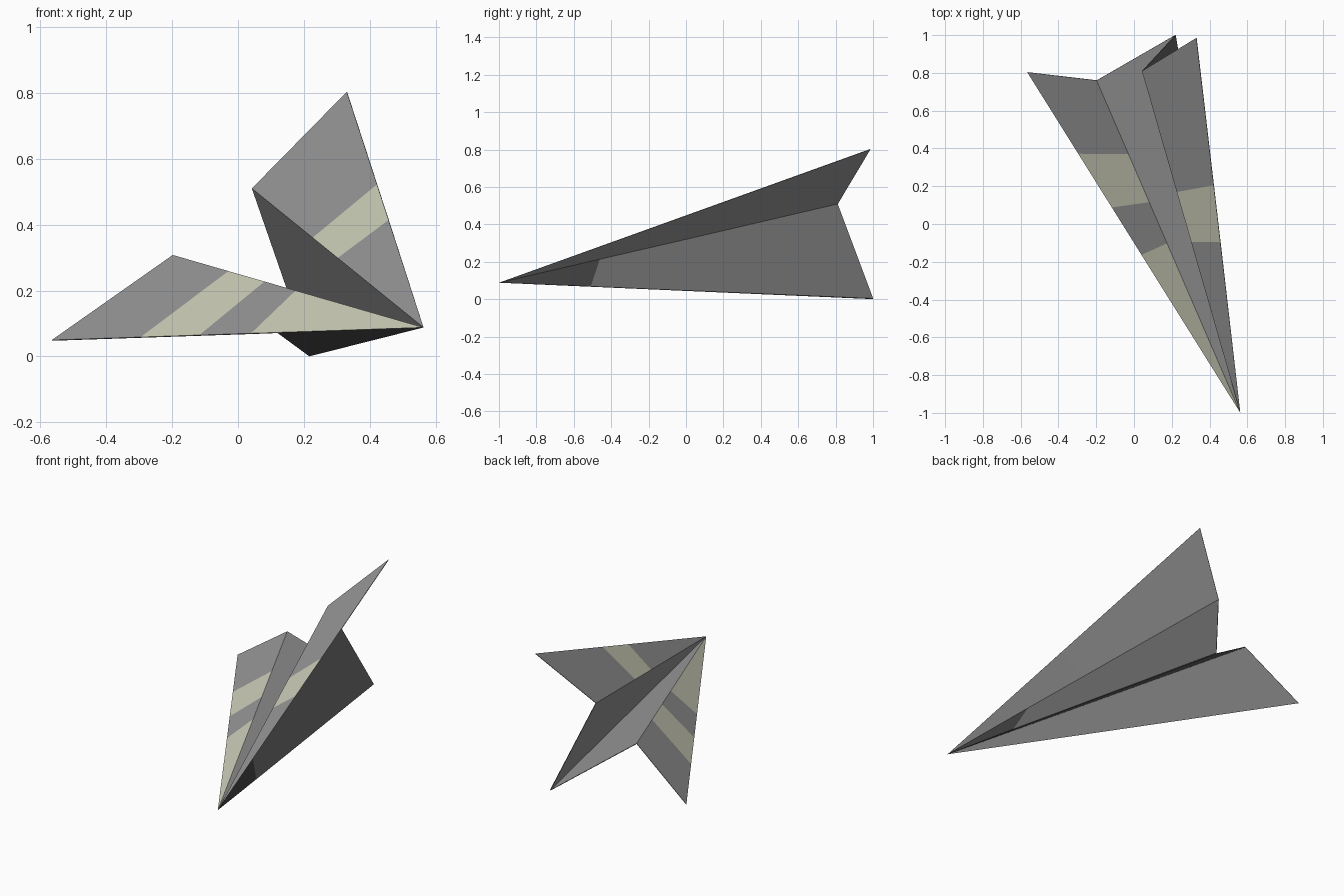
import bpy, bmesh
from mathutils import Vector

if "Cube" in bpy.data.objects:
    bpy.data.objects.remove(bpy.data.objects["Cube"])

THICK = 0.003


def material(name, r, g, b):
    m = bpy.data.materials.new(name)
    m.diffuse_color = (r, g, b, 1)
    m.use_nodes = True
    m.node_tree.nodes["Principled BSDF"].inputs["Base Color"].default_value = m.diffuse_color
    return m


MATS = [material("paper_grey", 0.32, 0.32, 0.32),
        material("cream_stripe", 0.63, 0.64, 0.50),
        material("dark_grey", 0.138, 0.138, 0.138),
        material("nose_charcoal", 0.048, 0.048, 0.048)]
GREY, CREAM, DARK, NOSE = range(4)

# Fold points: all panels fan out from the nose
nose = Vector((0.563, -1.0, 0.088))
right_tip = Vector((0.33, 0.985, 0.803))
right_fold = Vector((0.042, 0.81, 0.51))
keel = Vector((0.218, 1.0, 0.003))
left_fold = Vector((-0.198, 0.76, 0.308))
left_tip = Vector((-0.565, 0.803, 0.05))


def panel(name, a, b, rows, upper, lower):
    """Thin triangular sheet nose-a-b, cut into bands at (ta, tb) rows."""
    da, db = a - nose, b - nose
    off = da.cross(db).normalized() * -THICK
    bm = bmesh.new()
    tip = bm.verts.new(nose)
    prev = None

    def face(verts, mat):
        bm.faces.new(verts).material_index = mat

    for i, (ta, tb) in enumerate(rows):
        pa, pb = nose + da * ta, nose + db * tb
        a1, b1, c1, d1 = [bm.verts.new(p) for p in (pa, pb, pa + off, pb + off)]
        if prev is None:
            face((tip, a1, b1), upper[i])
            face((tip, d1, c1), lower[i])
            face((tip, c1, a1), lower[i])
            face((tip, b1, d1), lower[i])
        else:
            a0, b0, c0, d0 = prev
            face((a0, a1, b1, b0), upper[i])
            face((c0, d0, d1, c1), lower[i])
            face((a0, c0, c1, a1), lower[i])
            face((b0, b1, d1, d0), lower[i])
        prev = (a1, b1, c1, d1)
    a1, b1, c1, d1 = prev
    face((a1, c1, d1, b1), lower[-1])          # rear rim
    bmesh.ops.recalc_face_normals(bm, faces=bm.faces)
    me = bpy.data.meshes.new(name)
    bm.to_mesh(me)
    bm.free()
    for m in MATS:
        me.materials.append(m)
    bpy.context.collection.objects.link(bpy.data.objects.new(name, me))


# Right wing with one stripe
panel("right_wing", right_tip, right_fold,
      [(0.456, 0.50), (0.607, 0.646), (1, 1)],
      [GREY, CREAM, GREY], [GREY] * 3)
# Keel sides: plain inside, dark outside with charcoal nose on the right
panel("right_keel_side", right_fold, keel,
      [(0.298, 0.245), (1, 1)], [GREY, GREY], [NOSE, DARK])
panel("left_keel_side", keel, left_fold, [(1, 1)], [GREY], [DARK])
# Left wing with cream nose and one stripe
panel("left_wing", left_fold, left_tip,
      [(0.51, 0.464), (0.634, 0.603), (0.778, 0.761), (1, 1)],
      [CREAM, GREY, CREAM, GREY], [GREY] * 4)
